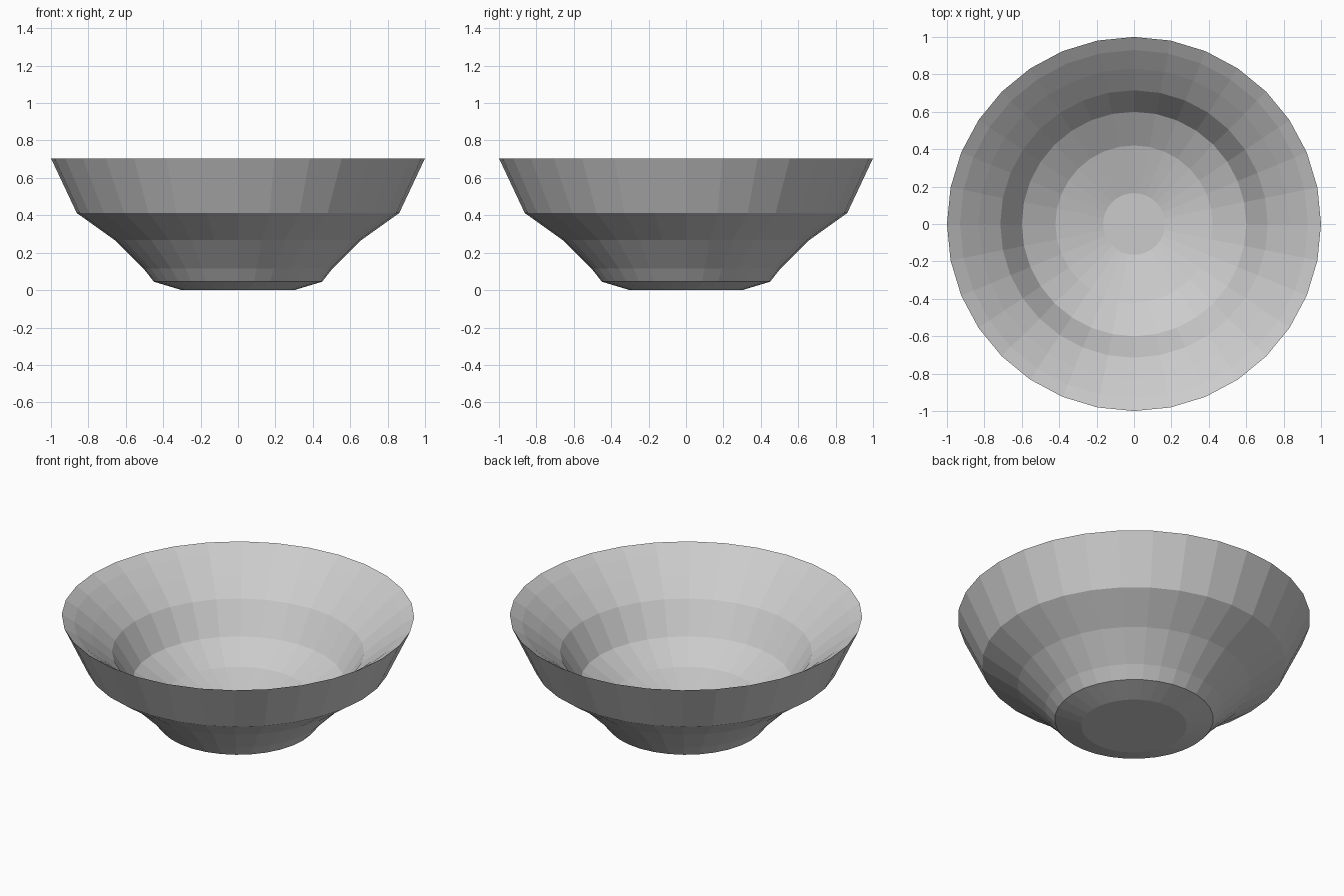
import bpy, bmesh
from math import cos, sin, tau

if "Cube" in bpy.data.objects:
    bpy.data.objects.remove(bpy.data.objects["Cube"])

SIDES = 32

# Half profile (radius, height): underside, outer wall, sharp rim, inner wall, floor
profile = [
    (0.30, 0.00), (0.45, 0.045), (0.505, 0.115), (0.66, 0.268), (0.862, 0.412),
    (1.00, 0.705),
    (0.93, 0.66), (0.83, 0.58), (0.715, 0.48), (0.60, 0.297),
    (0.42, 0.19), (0.165, 0.12),
]

# Bowl: revolve the profile into flat-sided bands
bm = bmesh.new()
rings = [[bm.verts.new((r * cos(tau * i / SIDES), r * sin(tau * i / SIDES), z))
          for i in range(SIDES)] for r, z in profile]
for low, high in zip(rings, rings[1:]):
    for i in range(SIDES):
        j = (i + 1) % SIDES
        bm.faces.new((low[i], low[j], high[j], high[i]))

# Flat base and flat inner floor
bm.faces.new(rings[0][::-1])
bm.faces.new(rings[-1])
bmesh.ops.recalc_face_normals(bm, faces=bm.faces[:])

mesh = bpy.data.meshes.new("bowl")
bm.to_mesh(mesh)
bm.free()
bowl = bpy.data.objects.new("bowl", mesh)
bpy.context.collection.objects.link(bowl)
